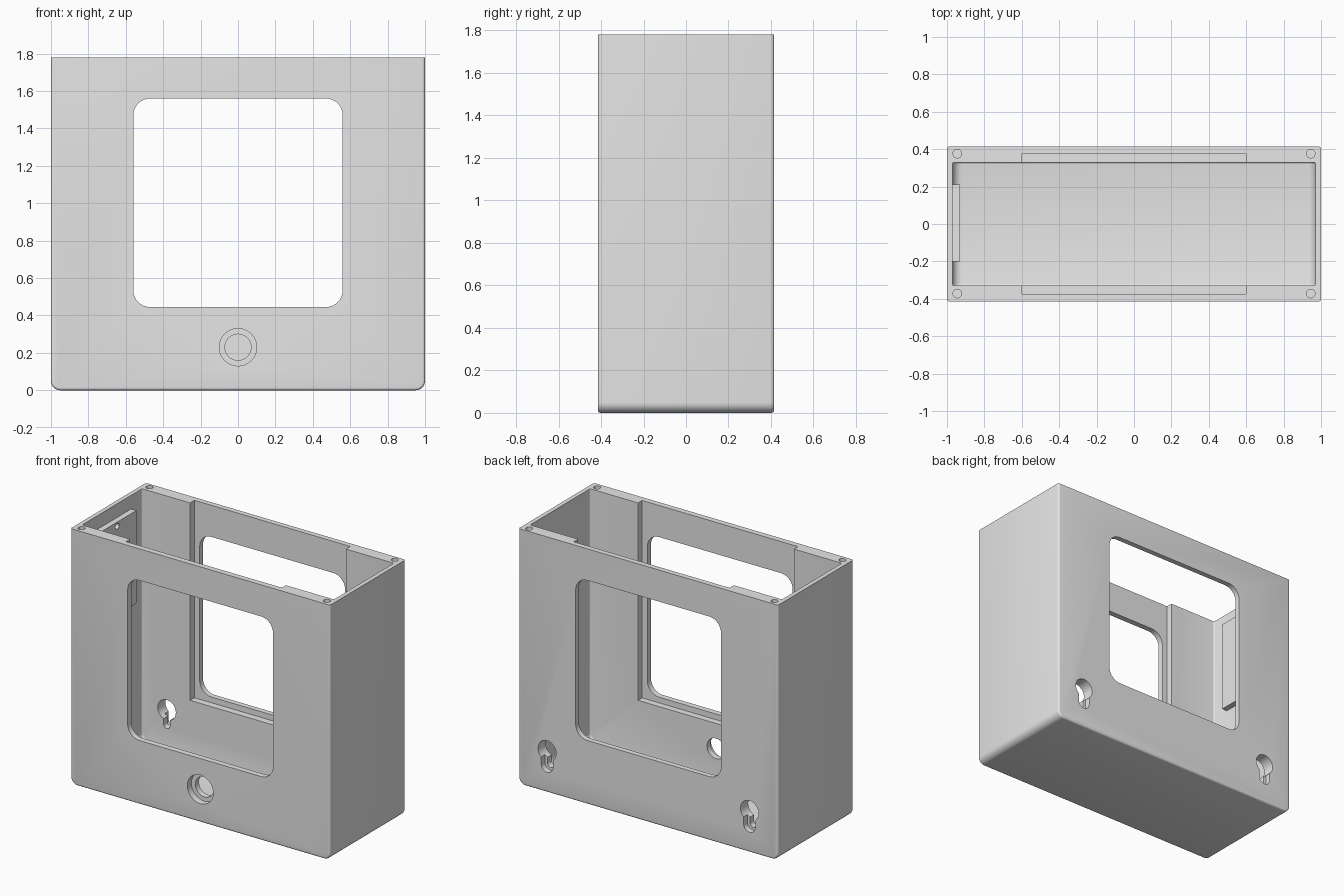
import bpy, bmesh, math
from mathutils import Vector

if "Cube" in bpy.data.objects:
    bpy.data.objects.remove(bpy.data.objects["Cube"], do_unlink=True)

W, D, H = 1.0, 0.415, 1.78          # half width, half depth, height
CAV_X, CAV_Y, FLOOR = 0.97, 0.33, 0.03

grey = bpy.data.materials.new("light grey")
grey.use_nodes = True
grey.diffuse_color = (0.8, 0.8, 0.8, 1)
grey.node_tree.nodes["Principled BSDF"].inputs["Base Color"].default_value = (0.8, 0.8, 0.8, 1)


def outline(u0, u1, v0, v1, r_low=0.0, r_high=0.0, seg=8):
    """Rectangle outline with rounded lower and upper corners."""
    pts = []
    corners = [(u1, v1, -1, -1, r_high, 0), (u0, v1, 1, -1, r_high, 90),
               (u0, v0, 1, 1, r_low, 180), (u1, v0, -1, 1, r_low, 270)]
    for u, v, su, sv, r, start in corners:
        if r == 0:
            pts.append((u, v))
            continue
        for i in range(seg + 1):
            a = math.radians(start + 90 * i / seg)
            pts.append((u + su * r + r * math.cos(a), v + sv * r + r * math.sin(a)))
    return pts


def disc(u, v, r):
    return outline(u - r, u + r, v - r, v + r, r, r)


def prism(name, pts, axis, lo, hi, bevel=0.0):
    """Extrude an outline along an axis; bevel all sharp edges below the rim."""
    place = {"X": lambda u, v, w: (w, u, v),
             "Y": lambda u, v, w: (u, w, v),
             "Z": lambda u, v, w: (u, v, w)}[axis]
    bm = bmesh.new()
    face = bm.faces.new([bm.verts.new(place(u, v, lo)) for u, v in pts])
    ext = bmesh.ops.extrude_face_region(bm, geom=[face])
    moved = [g for g in ext["geom"] if isinstance(g, bmesh.types.BMVert)]
    bmesh.ops.translate(bm, verts=moved, vec=Vector(place(0, 0, hi - lo)))
    bmesh.ops.remove_doubles(bm, verts=bm.verts, dist=1e-5)
    bmesh.ops.recalc_face_normals(bm, faces=bm.faces)
    if bevel:
        top = max(v.co.z for v in bm.verts) - 1e-4
        edges = [e for e in bm.edges if e.calc_face_angle(0) > 1.0
                 and not all(v.co.z > top for v in e.verts)]
        bmesh.ops.bevel(bm, geom=edges, offset=bevel, segments=4,
                        profile=0.5, affect="EDGES")
    mesh = bpy.data.meshes.new(name)
    bm.to_mesh(mesh)
    bm.free()
    mesh.materials.append(grey)
    obj = bpy.data.objects.new(name, mesh)
    bpy.context.collection.objects.link(obj)
    return obj


def combine(target, other, operation="DIFFERENCE"):
    mod = target.modifiers.new(operation, "BOOLEAN")
    mod.operation, mod.solver, mod.object = operation, "EXACT", other
    bpy.context.view_layer.objects.active = target
    bpy.ops.object.modifier_apply(modifier=mod.name)
    bpy.data.objects.remove(other, do_unlink=True)


def cut(target, pts, axis, lo, hi, bevel=0.0):
    combine(target, prism("cutter", pts, axis, lo, hi, bevel))


# Outer shell with rounded lower corners, hollowed from the open top
shell = prism("enclosure_shell", outline(-W, W, 0, H, 0.05), "Y", -D, D, 0.014)
cut(shell, outline(-CAV_X, CAV_X, FLOOR, H + 0.2, 0.05), "Y", -CAV_Y, CAV_Y, 0.01)

# Panel recesses inside the front and back walls
cut(shell, outline(-0.6, 0.6, 0.405, H + 0.1), "Y", -0.375, 0.378)

# Windows through both walls
cut(shell, outline(-0.56, 0.56, 0.445, 1.56, 0.09, 0.09), "Y", -0.6, 0.6)

# Counterbored button hole in the front wall
cut(shell, disc(0, 0.23, 0.1), "Y", -0.6, -0.37)
cut(shell, disc(0, 0.23, 0.07), "Y", -0.6, -0.2)

# Keyhole hangers in the back wall: round entry, shallow wide slot, narrow slot
for x in (-0.78, 0.78):
    cut(shell, disc(x, 0.29, 0.07), "Y", 0.2, 0.6)
    cut(shell, outline(x - 0.045, x + 0.045, 0.14, 0.3, 0.045, 0.045), "Y", 0.375, 0.6)
    cut(shell, outline(x - 0.024, x + 0.024, 0.16, 0.3, 0.024, 0.024), "Y", 0.2, 0.6)

# Screw holes in the corners of the rim
for x in (-0.945, 0.945):
    for y in (-0.372, 0.376):
        cut(shell, disc(x, y, 0.023), "Z", H - 0.2, H + 0.1)

# Mounting plate on the inner right wall, with a small screw hole
plate = prism("mounting_plate", outline(-0.2, 0.21, 1.04, 1.685), "X", -CAV_X - 0.005, -0.93)
cut(plate, disc(0, 1.655, 0.02), "X", -0.968, -0.9)

# Smooth the rounded edges, keep the corners sharp
for obj in (shell, plate):
    bpy.ops.object.select_all(action="DESELECT")
    obj.select_set(True)
    bpy.context.view_layer.objects.active = obj
    bpy.ops.object.shade_smooth_by_angle(angle=math.radians(30))
